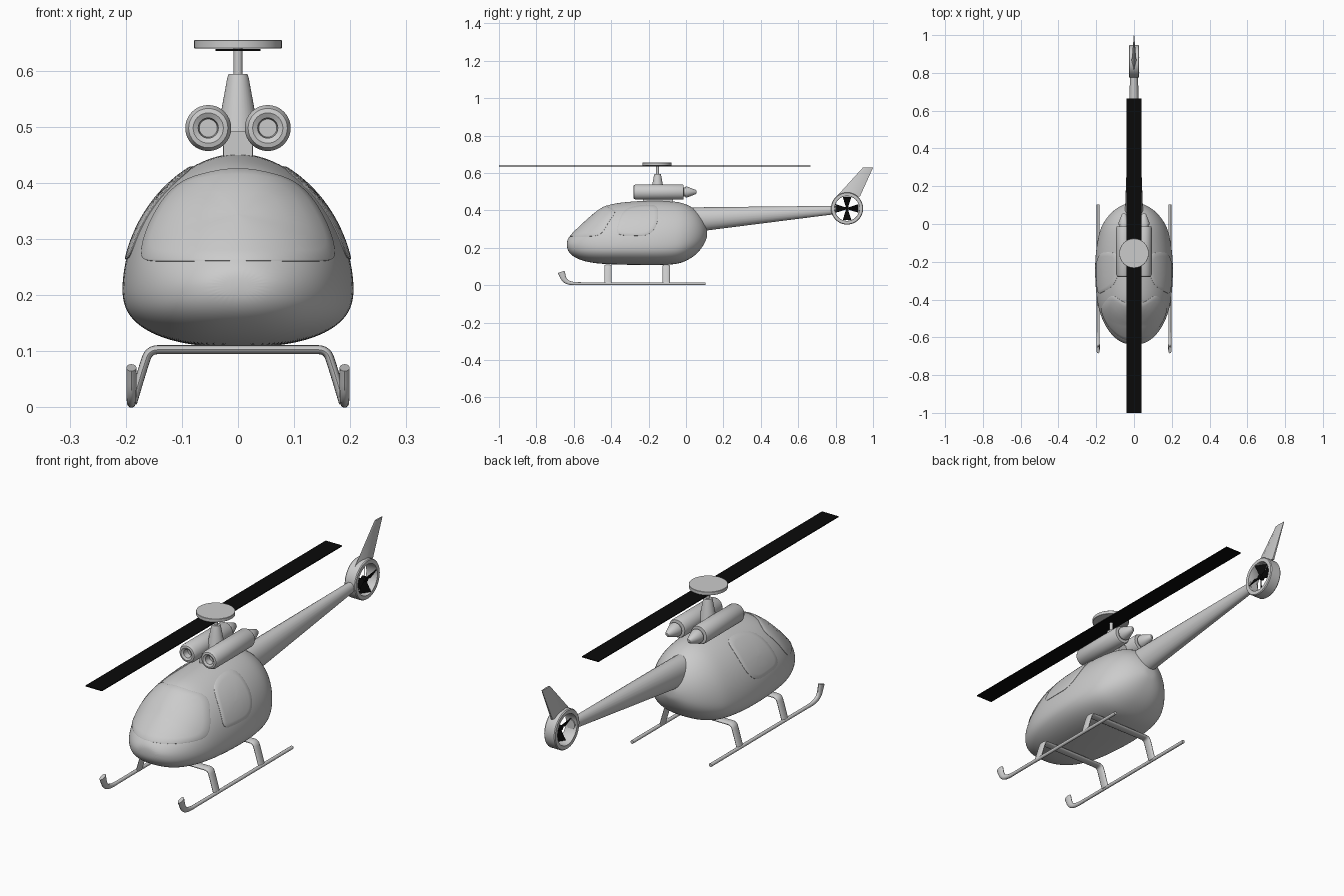
import bpy, bmesh, math
from mathutils import Vector as V
from mathutils.bvhtree import BVHTree

if "Cube" in bpy.data.objects:
    bpy.data.objects.remove(bpy.data.objects["Cube"])

X, Y, Z = V((1, 0, 0)), V((0, 1, 0)), V((0, 0, 1))


def material(name, value):
    m = bpy.data.materials.new(name)
    m.diffuse_color = (value, value, value, 1)
    m.use_nodes = True
    m.node_tree.nodes["Principled BSDF"].inputs["Base Color"].default_value = m.diffuse_color
    return m


GREY = material("light_grey", 0.6)
BLACK = material("black", 0.003)


def loft(name, rings, mat=GREY, closed=False):
    """Skin a list of equal rings; cap the ends unless closed."""
    bm = bmesh.new()
    rs = [[bm.verts.new(p) for p in r] for r in rings]
    n = len(rs[0])
    pairs = list(zip(rs, rs[1:])) + ([(rs[-1], rs[0])] if closed else [])
    for a, b in pairs:
        for i in range(n):
            j = (i + 1) % n
            bm.faces.new((a[i], a[j], b[j], b[i]))
    if not closed:
        bm.faces.new(rs[0])
        bm.faces.new(rs[-1])
    bmesh.ops.recalc_face_normals(bm, faces=bm.faces)
    me = bpy.data.meshes.new(name)
    bm.to_mesh(me)
    bm.free()
    me.materials.append(mat)
    ob = bpy.data.objects.new(name, me)
    bpy.context.collection.objects.link(ob)
    return ob


def sweep(name, path, b, axis=None, mat=GREY, sides=24, closed=False):
    """Tube through (point, in-plane radius, radius along b)."""
    rings = []
    for i, (p, rn, rb) in enumerate(path):
        t = axis or (path[min(i + 1, len(path) - 1)][0] - path[max(i - 1, 0)][0]).normalized()
        n = b.cross(t)
        rings.append([p + n * rn * math.cos(a) + b * rb * math.sin(a)
                      for a in (2 * math.pi * k / sides for k in range(sides))])
    return loft(name, rings, mat, closed)


def lathe(name, centre, axis, b, profile, mat=GREY, sides=32, closed=False):
    return sweep(name, [(V(centre) + axis * h, r, r) for r, h in profile], b, axis, mat, sides, closed)


def chaikin(pts, times, loop=False):
    """Round a path by cutting its corners."""
    for _ in range(times):
        out = [] if loop else [pts[0]]
        for a, b in zip(pts, pts[1:] + ([pts[0]] if loop else [])):
            out += [tuple(u * .75 + v * .25 for u, v in zip(a, b)),
                    tuple(u * .25 + v * .75 for u, v in zip(a, b))]
        pts = out if loop else out + [pts[-1]]
    return pts


def box(name, lo, hi, mat=GREY):
    return loft(name, [[(lo[0], lo[1], z), (hi[0], lo[1], z), (hi[0], hi[1], z), (lo[0], hi[1], z)]
                       for z in (lo[2], hi[2])], mat)


# Fuselage: y, top, bottom, half width, height of widest point
STATIONS = [
    (-.637, .235, .200, .035, .218), (-.627, .257, .175, .068, .215), (-.60, .284, .150, .107, .21),
    (-.55, .331, .128, .148, .21), (-.49, .386, .117, .176, .21), (-.43, .430, .112, .193, .21),
    (-.35, .444, .109, .204, .21), (-.25, .452, .107, .209, .21), (-.15, .456, .106, .205, .21),
    (-.05, .449, .110, .188, .215), (.00, .436, .128, .168, .23), (.05, .408, .158, .133, .25),
    (.087, .366, .200, .090, .265), (.107, .320, .240, .045, .275), (.113, .295, .260, .02, .277)]
rings = []
for y, zt, zb, w, zc in STATIONS:
    ring = []
    for k in range(28):
        a = 2 * math.pi * k / 28
        c, s = math.cos(a), math.sin(a)
        e = 2 / (1.9 if s > 0 else 2.4)
        ring.append((math.copysign(abs(c) ** e, c) * w, y,
                     zc + math.copysign(abs(s) ** e, s) * (zt - zc if s > 0 else zc - zb)))
    rings.append(ring)
fuselage = loft("fuselage", rings)
sub = fuselage.modifiers.new("smooth", 'SUBSURF')
sub.levels = sub.render_levels = 2
bpy.context.view_layer.update()
skin = BVHTree.FromObject(fuselage, bpy.context.evaluated_depsgraph_get())


def panel(name, outline, centre, origin):
    """Thin plate laid on the fuselage skin inside an outline."""
    c, o = V(centre), V(origin)
    out = []
    for f, lift in ((.02, .003), (.2, .003), (.4, .003), (.6, .003), (.8, .003),
                    (.97, .003), (1, .0015), (1.0, -.004)):
        ring = []
        for p in outline:
            d = (c.lerp(V(p), f) - o).normalized()
            hit, nor, _, _ = skin.ray_cast(o, d)
            nor = nor if nor.dot(d) > 0 else -nor
            ring.append(hit + nor * lift)
        out.append(ring)
    return loft(name, out)


# Windshield
half = [(.08, -.6, .26), (.15, -.53, .26), (.182, -.47, .265), (.182, -.44, .295), (.16, -.41, .35),
        (.135, -.375, .40), (.10, -.385, .415), (.05, -.42, .423)]
shield = half + [(-x, y, z) for x, y, z in reversed(half)]
panel("windshield", chaikin(shield, 2, True), (0, -.54, .345), (0, -.4, .25))

# Side windows
side = [(-.378, .27), (-.372, .33), (-.345, .405), (-.29, .432), (-.165, .437), (-.142, .41),
        (-.15, .32), (-.20, .264), (-.29, .264)]
for s, label in ((1, "left"), (-1, "right")):
    pts = [(s * .207 * math.sqrt(1 - ((z - .21) / .246) ** 2), y, z) for y, z in chaikin(side, 2, True)]
    panel(label + "_side_window", pts, (s * .172, -.26, .345), (0, -.25, .25))

# Tail boom
sweep("tail_boom", [(V((0, .03, .349)), .066, .05), (V((0, .115, .355)), .062, .046),
                    (V((0, .80, .402)), .022, .02)], X, Y)

# Tail fan: ring, hub and four pitched blades
FAN = V((0, .861, .41))
lathe("tail_fan_ring", FAN, X, Y, [(.083, -.027), (.086, -.023), (.086, .023), (.083, .027),
                                   (.067, .027), (.066, .024), (.066, -.024), (.067, -.027)],
      sides=48, closed=True)
lathe("tail_fan_hub", FAN, X, Y, [(.011, 0), (.011, .022)], BLACK, 16)
for k in range(4):
    a = k * math.pi / 2
    rad = V((0, math.cos(a), math.sin(a)))
    tan = V((0, -math.sin(a), math.cos(a)))
    chord = tan * math.cos(.6) + X * math.sin(.6)
    nor = rad.cross(chord) * .001
    mid = FAN + X * .012
    quad = [mid + rad * r + chord * w for r, w in ((.006, -.006), (.006, .006), (.061, .027), (.061, -.027))]
    loft("tail_fan_blade_%d" % (k + 1), [[p - nor for p in quad], [p + nor for p in quad]], BLACK)

# Tail fin, thinner to the tip and trailing edge
loft("tail_fin", [[(0, y0, z), (t, y0 + (y1 - y0) * .35, z), (.3 * t, y1, z),
                   (-.3 * t, y1, z), (-t, y0 + (y1 - y0) * .35, z)]
                  for y0, y1, z, t in ((.805, .93, .474, .014), (.945, 1.0, .628, .004))])

# Twin engines with intake and exhaust cone
for s, label in ((1, "left"), (-1, "right")):
    lathe(label + "_engine", (s * .053, 0, .498), Y, X,
          [(.003, -.25), (.016, -.25), (.018, -.276), (.027, -.281), (.035, -.279), (.041, -.268),
           (.041, -.02), (.038, -.013), (.024, -.012), (.024, -.004), (.030, -.004), (.030, .004),
           (.012, .05), (.006, .056)])

# Rotor pylon, mast, cap and blade
box("rotor_pedestal", (-.026, -.23, .43), (.026, -.07, .492))
lathe("rotor_pylon", (0, -.152, 0), Z, X, [(.038, .485), (.019, .588), (.017, .594)])
lathe("rotor_mast", (0, -.152, 0), Z, X, [(.008, .59), (.008, .642)], sides=16)
lathe("rotor_cap", (0, -.155, 0), Z, X, [(.077, .640), (.078, .641), (.078, .654), (.077, .655)], sides=48)
box("rotor_blade", (-.04, -1, .635), (.04, .665, .639), BLACK)

# Landing skids with flared, curled tips
curl = [(-.56, .008, .0075, .0075), (-.61, .008, .009, .008), (-.65, .022, .013, .009), (-.667, .071, .019, .009)]
for s, label in ((1, "left"), (-1, "right")):
    path = [(.103, .008, .0075, .0075)] + chaikin(curl, 3)
    sweep(label + "_skid", [(V((s * .19, y, z)), rn, rb) for y, z, rn, rb in path], X, sides=16)

# Cross tubes between the skids
leg = chaikin([(.125, .103), (.158, .103), (.168, .075), (.188, .008)], 3)
arch = [(-x, z) for x, z in reversed(leg)] + leg
for y, label in ((-.417, "front"), (-.105, "rear")):
    sweep(label + "_cross_tube", [(V((x, y, z)), .008, .02) for x, z in arch], Y, sides=16)

# Smooth shading with crisp edges
bpy.ops.object.select_all(action='SELECT')
bpy.context.view_layer.objects.active = fuselage
bpy.ops.object.shade_smooth_by_angle(angle=math.radians(35))
for poly in fuselage.data.polygons:
    poly.use_smooth = True
